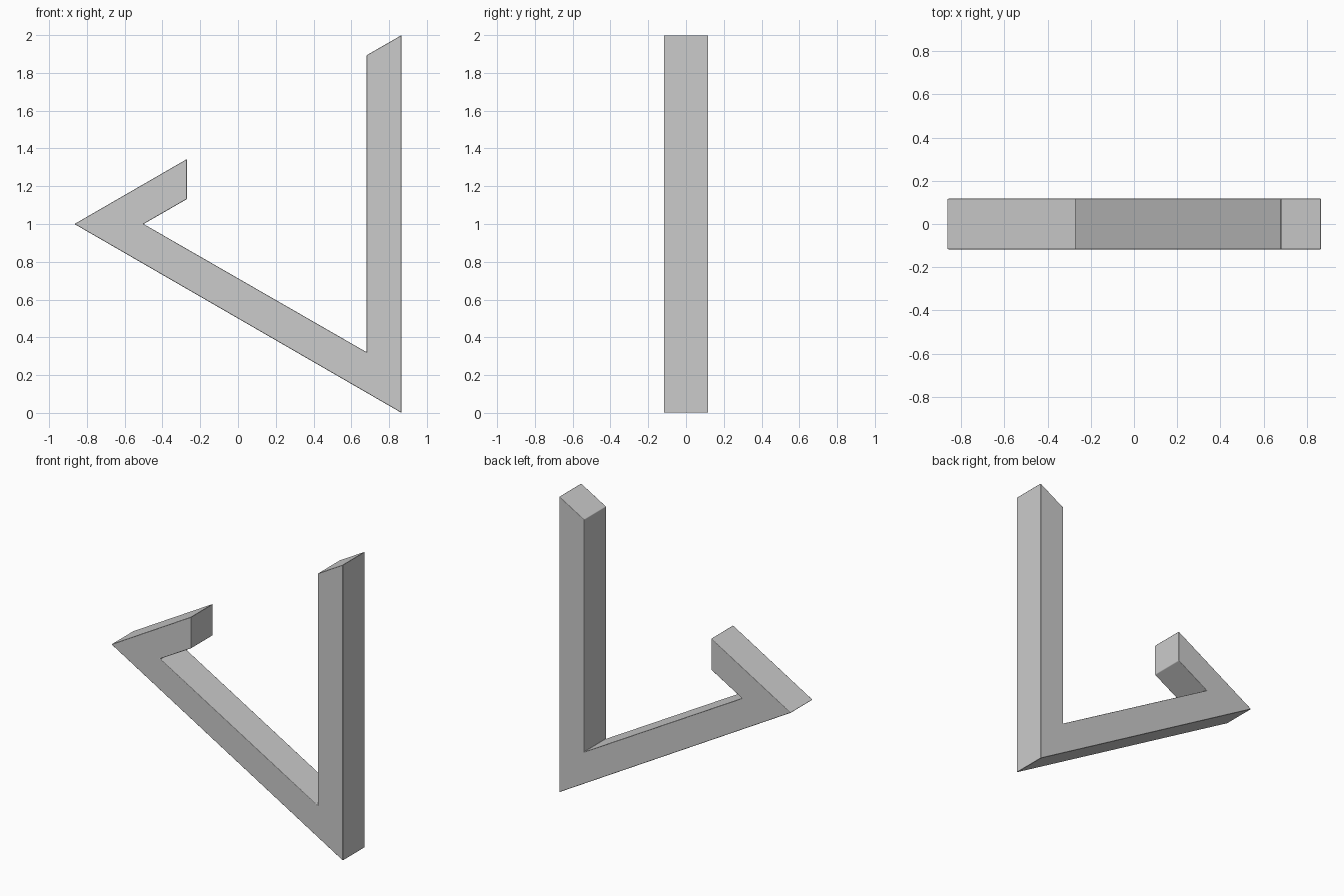
import bpy
import bmesh

cube = bpy.data.objects.get("Cube")
if cube:
    bpy.data.objects.remove(cube, do_unlink=True)

# Plain grey material
grey = bpy.data.materials.new("neutral grey")
grey.use_nodes = True
colour = (0.6, 0.6, 0.6, 1)
grey.diffuse_color = colour
grey.node_tree.nodes["Principled BSDF"].inputs["Base Color"].default_value = colour

# Open triangle outline (x, z): short arm, sloping bar, upright post
DEPTH = 0.235
outline = [(-0.866, 1.0), (0.866, 0.0), (0.866, 2.0), (0.68, 1.893),
           (0.68, 0.322), (-0.5, 1.0), (-0.27, 1.132), (-0.27, 1.344)]

# Extrude the outline from front to back
bm = bmesh.new()
face = bm.faces.new([bm.verts.new((x, -DEPTH / 2, z)) for x, z in outline])
result = bmesh.ops.extrude_face_region(bm, geom=[face])
back = [v for v in result["geom"] if isinstance(v, bmesh.types.BMVert)]
bmesh.ops.translate(bm, verts=back, vec=(0, DEPTH, 0))
bmesh.ops.recalc_face_normals(bm, faces=bm.faces)
mesh = bpy.data.meshes.new("open_triangle")
bm.to_mesh(mesh)
bm.free()
mesh.materials.append(grey)
frame = bpy.data.objects.new("open_triangle", mesh)
bpy.context.collection.objects.link(frame)

# Slightly softened edges
bevel = frame.modifiers.new("soft edges", "BEVEL")
bevel.width = 0.004
bevel.segments = 2
bevel.limit_method = "ANGLE"
bevel.harden_normals = True

bpy.context.view_layer.objects.active = frame
frame.select_set(True)
bpy.ops.object.shade_smooth_by_angle()
